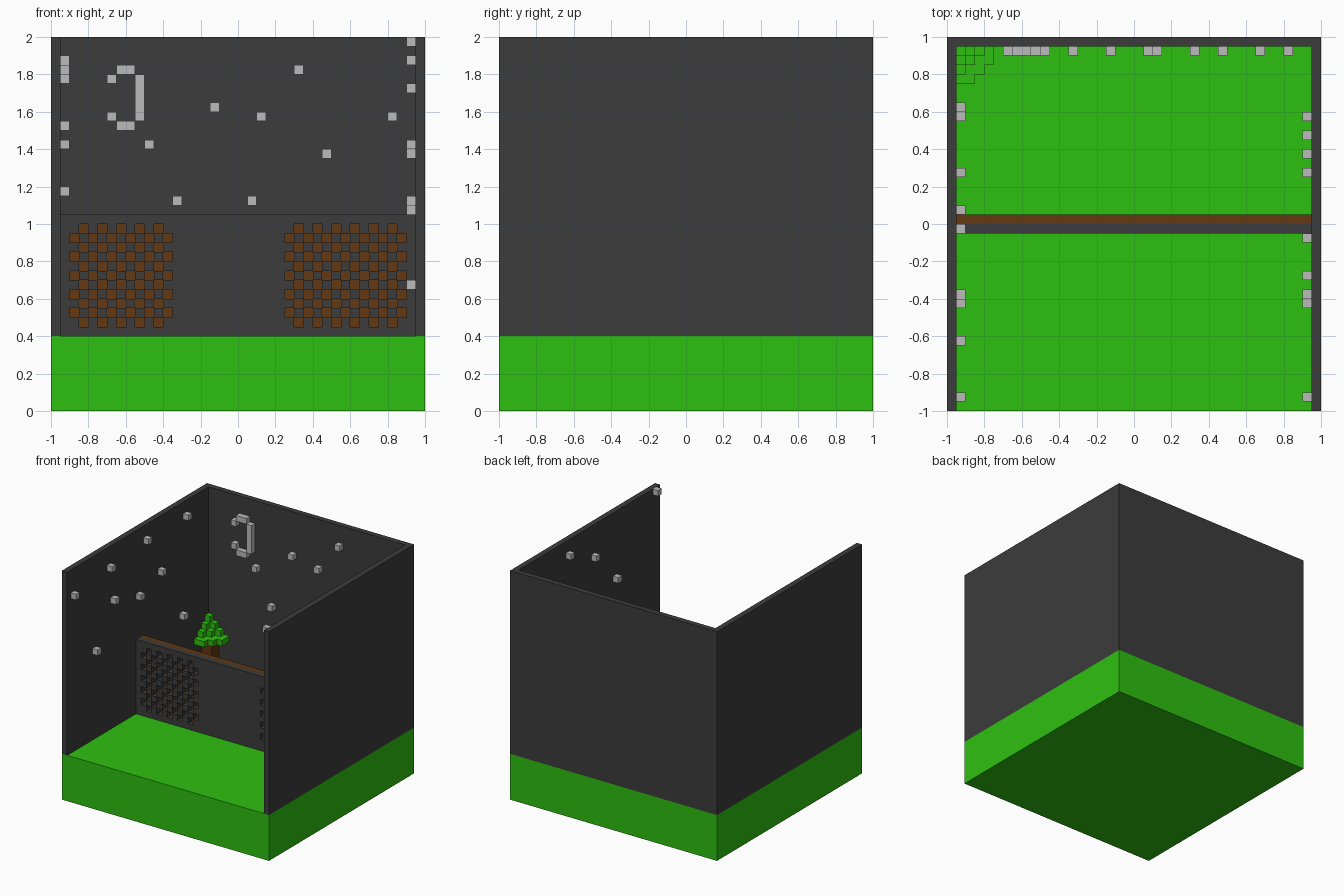
import bpy
import bmesh
from mathutils import Matrix, Vector

if "Cube" in bpy.data.objects:
    bpy.data.objects.remove(bpy.data.objects["Cube"], do_unlink=True)

U = 0.05  # edge length of one block


def material(name, rgb):
    m = bpy.data.materials.new(name)
    m.diffuse_color = (*rgb, 1)
    m.use_nodes = True
    bsdf = next(n for n in m.node_tree.nodes if n.type == 'BSDF_PRINCIPLED')
    bsdf.inputs["Base Color"].default_value = (*rgb, 1)
    return m


GREEN = material("grass green", (0.027, 0.53, 0.005))
DARK = material("dark grey", (0.045, 0.045, 0.045))
BROWN = material("wood brown", (0.122, 0.04, 0.006))
LIGHT = material("light grey", (0.5, 0.5, 0.5))


def finish(name, bm, mat):
    mesh = bpy.data.meshes.new(name)
    bm.to_mesh(mesh)
    bm.free()
    mesh.materials.append(mat)
    obj = bpy.data.objects.new(name, mesh)
    bpy.context.collection.objects.link(obj)
    return obj


def add_box(bm, lo, hi):
    lo, hi = Vector(lo), Vector(hi)
    size = Matrix.Diagonal((*(hi - lo), 1))
    bmesh.ops.create_cube(bm, size=1, matrix=Matrix.Translation((lo + hi) / 2) @ size)


def box(name, lo, hi, mat):
    bm = bmesh.new()
    add_box(bm, lo, hi)
    return finish(name, bm, mat)


def blocks(name, cells, origin, mat):
    """Blocks on a grid, joined into one shell with no inner faces."""
    cells, bm, corners = set(cells), bmesh.new(), {}

    def corner(p):
        if p not in corners:
            corners[p] = bm.verts.new(Vector(origin) + Vector(p) * U)
        return corners[p]

    for c in cells:
        for axis in range(3):
            a, b = (axis + 1) % 3, (axis + 2) % 3
            for side in (0, 1):
                near = list(c)
                near[axis] += 2 * side - 1
                if tuple(near) in cells:
                    continue
                quad = []
                for da, db in ((0, 0), (1, 0), (1, 1), (0, 1)):
                    p = list(c)
                    p[axis] += side
                    p[a] += da
                    p[b] += db
                    quad.append(corner(tuple(p)))
                bm.faces.new(quad if side else quad[::-1])
    return finish(name, bm, mat)


def cubes(name, centres, mat):
    bm = bmesh.new()
    for c in centres:
        bmesh.ops.create_cube(bm, size=U, matrix=Matrix.Translation(c))
    return finish(name, bm, mat)


# Ground and the three outer walls
box("ground", (-1, -1, 0), (1, 1, 0.4), GREEN)
box("right_wall", (-1, -1, 0.4), (-0.95, 1, 2), DARK)
box("left_wall", (0.95, -1, 0.4), (1, 1, 2), DARK)
box("back_wall", (-0.95, 0.95, 0.4), (0.95, 1, 2), DARK)

# Low divider: wooden back layer, dark front layer with checkered openings
box("divider_wood", (-0.95, 0, 0.4), (0.95, 0.05, 1.05), BROWN)


def opening(i, k):
    in_columns = 1 <= i <= 11 or 24 <= i <= 36
    start = 1 if i <= 11 else 24
    return in_columns and 1 <= k <= 11 and (i - start + k) % 2 == 0


blocks("divider_lattice",
       [(i, 0, k) for i in range(38) for k in range(13) if not opening(i, k)],
       (-0.95, -0.05, 0.4), DARK)

# Corner tree: square trunk and four stepped leaf layers
box("tree_trunk", (-0.95, 0.85, 0.4), (-0.85, 0.95, 0.7), BROWN)
blocks("tree_leaves",
       [(i, -1 - j, k) for k, reach in enumerate((4, 2, 1, 0))
        for i in range(4) for j in range(4) if i + j <= reach],
       (-0.95, 0.95, 0.7), GREEN)

# Crescent moon on the back wall
moon = [(-0.525, 1.575 + U * n) for n in range(5)]
moon += [(x, z) for x in (-0.625, -0.575) for z in (1.525, 1.825)]
moon += [(-0.675, z) for z in (1.575, 1.775)]
blocks("moon", [(round((x + 0.675) / U), 0, round((z - 1.525) / U)) for x, z in moon],
       (-0.7, 0.9, 1.5), LIGHT)

# Stars: (x, z) on the back wall, (y, z) on the side walls
back = [(0.325, 1.825), (-0.125, 1.625), (0.125, 1.575), (0.825, 1.575), (-0.475, 1.425),
        (0.475, 1.375), (-0.325, 1.125), (0.075, 1.125), (0.675, 0.775)]
right = [(0.625, 1.875), (0.075, 1.875), (-0.425, 1.825), (0.275, 1.525), (-0.925, 1.775),
         (-0.375, 1.525), (-0.025, 1.425), (0.575, 1.025), (-0.625, 1.175)]
left = [(-0.925, 1.975), (0.275, 1.875), (-0.075, 1.725), (-0.375, 1.425), (0.575, 1.375),
        (0.475, 1.075), (0.375, 0.725), (-0.275, 1.125), (-0.425, 0.675)]
cubes("back_stars", [(x, 0.925, z) for x, z in back], LIGHT)
cubes("right_stars", [(-0.925, y, z) for y, z in right], LIGHT)
cubes("left_stars", [(0.925, y, z) for y, z in left], LIGHT)
